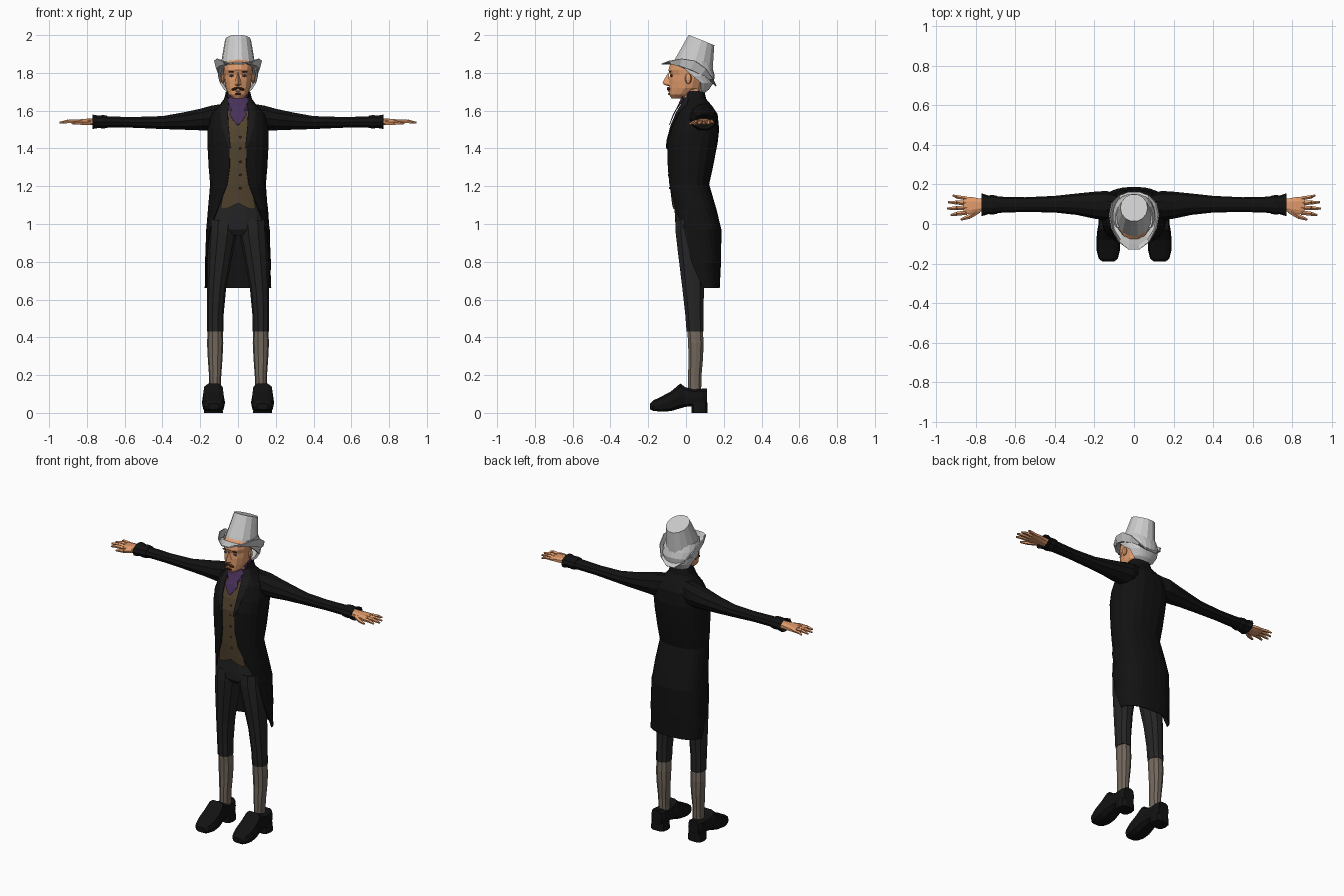
import bpy, bmesh, math
from mathutils import Vector, Matrix

if "Cube" in bpy.data.objects:
    bpy.data.objects.remove(bpy.data.objects["Cube"])

def material(name, r, g, b):
    m = bpy.data.materials.new(name)
    m.diffuse_color = (r, g, b, 1)
    m.use_nodes = True
    m.node_tree.nodes["Principled BSDF"].inputs["Base Color"].default_value = m.diffuse_color
    return m

COAT = material("black_cloth", .006, .006, .006)
LAPEL = material("lapel_cloth", .010, .010, .010)
TROUSER = material("charcoal_cloth", .018, .018, .019)
STOCKING = material("taupe_knit", .17, .14, .11)
VEST = material("brown_cloth", .085, .058, .028)
PURPLE = material("purple_silk", .065, .03, .10)
SKIN = material("skin", .75, .33, .15)
BROWN = material("dark_brown", .07, .025, .012)
EYE = material("eye", .08, .08, .2)

def make(name, bm, mat=None, mirror=False, thick=0):
    bmesh.ops.recalc_face_normals(bm, faces=bm.faces)
    me = bpy.data.meshes.new(name)
    bm.to_mesh(me)
    bm.free()
    ob = bpy.data.objects.new(name, me)
    bpy.context.collection.objects.link(ob)
    if mat:
        me.materials.append(mat)
    if thick:
        s = ob.modifiers.new("thickness", 'SOLIDIFY')
        s.thickness, s.offset = thick, 0
    if mirror:
        m = ob.modifiers.new("mirror", 'MIRROR')
        m.use_mirror_merge = False
    return ob

def spow(v, p):
    return math.copysign(abs(v) ** p, v)

def skin_rows(bm, rows, closed):
    vs = [[bm.verts.new(c) for c in r] for r in rows]
    n = len(vs[0])
    for a, b in zip(vs, vs[1:]):
        for i in range(n if closed else n - 1):
            j = (i + 1) % n
            bm.faces.new((a[i], a[j], b[j], b[i]))
    return vs

def loft(name, axis, rings, mat=None, n=10, p=1.0, mirror=False, caps=True):
    """rings: (position along axis, centre a, centre b, radius a, radius b)"""
    bm = bmesh.new()
    rows = []
    for t, ca, cb, ra, rb in rings:
        row = []
        for i in range(n):
            th = 2 * math.pi * (i + .5) / n
            a, b = ca + ra * spow(math.sin(th), p), cb - rb * spow(math.cos(th), p)
            row.append({'x': (t, a, b), 'y': (a, t, b), 'z': (a, b, t)}[axis])
        rows.append(row)
    vs = skin_rows(bm, rows, True)
    if caps:
        bm.faces.new(vs[0])
        bm.faces.new(vs[-1])
    return make(name, bm, mat, mirror)

def open_shell(name, rows, mat, n, p, thick):
    """rows: (z, front y, back y, half width, half angle of front opening)"""
    bm = bmesh.new()
    pts = []
    for z, yf, yb, w, phi in rows:
        c, r, f = (yf + yb) / 2, (yb - yf) / 2, math.radians(phi)
        ths = [f + (2 * math.pi - 2 * f) * i / n for i in range(n + 1)]
        pts.append([(w * spow(math.sin(t), p), c - r * spow(math.cos(t), p), z) for t in ths])
    skin_rows(bm, pts, False)
    return make(name, bm, mat, thick=thick)

# tailcoat body with cutaway front
BODY = [(1.70, -.005, .095, .062, 62), (1.66, -.015, .105, .072, 48), (1.625, -.03, .135, .10, 32),
        (1.58, -.055, .165, .142, 22), (1.50, -.085, .173, .16, 14), (1.43, -.10, .165, .16, 12),
        (1.30, -.096, .14, .153, 12), (1.21, -.09, .12, .145, 18), (1.08, -.075, .158, .157, 38),
        (.97, -.062, .185, .166, 60), (.80, -.05, .183, .172, 76), (.66, -.04, .176, .175, 98)]
open_shell("tailcoat", BODY, COAT, 18, .8, .005)

def body_y(x, z):
    for a, b in zip(BODY, BODY[1:]):
        if b[0] <= z <= a[0]:
            k = (a[0] - z) / (a[0] - b[0])
            yf, yb, w = (a[i] + (b[i] - a[i]) * k for i in (1, 2, 3))
            s = min(1, abs(x) / w) ** 1.25
            return (yf + yb) / 2 - (yb - yf) / 2 * (1 - s * s) ** .4

def front_panel(name, rows, mat, lift, notch=0, mirror=False, thick=.004):
    """rows: (z, left x, right x), laid on the front of the body"""
    bm = bmesh.new()
    pts = []
    for k, (z, x0, x1) in enumerate(rows):
        row = []
        for i in range(7):
            x = x0 + (x1 - x0) * i / 6
            zz = z + (notch * (1 - abs(i - 3) / 2) if k == len(rows) - 1 and 1 < i < 5 else 0)
            row.append((x, body_y(x, zz) - lift, zz))
        pts.append(row)
    skin_rows(bm, pts, False)
    return make(name, bm, mat, mirror, thick)

# waistcoat, cravat and lapels
front_panel("waistcoat", [(z, -w, w) for z, w in ((1.60, .06), (1.50, .068), (1.43, .065), (1.30, .06),
            (1.21, .072), (1.14, .082), (1.08, .092))], VEST, -.006, .03)
front_panel("cravat", [(z, -w, w) for z, w in ((1.675, .04), (1.655, .052), (1.625, .045), (1.605, .034),
            (1.58, .045), (1.55, .026), (1.525, .004))], PURPLE, .012)
loft("neckcloth", 'z', [(1.58, 0, .045, .07, .07), (1.65, 0, .04, .06, .055), (1.705, 0, .04, .055, .055)], PURPLE)
front_panel("lapel", [(1.67, .045, .066), (1.63, .05, .088), (1.59, .053, .092), (1.52, .05, .085),
            (1.44, .042, .06), (1.40, .038, .042)], LAPEL, .006, mirror=True)

def cone(bm, a, b, r0, r1, n=5):
    a, b = Vector(a), Vector(b)
    m = Matrix.Translation((a + b) / 2) @ (b - a).to_track_quat('Z', 'Y').to_matrix().to_4x4()
    bmesh.ops.create_cone(bm, cap_ends=True, segments=n, radius1=r0, radius2=r1, depth=(b - a).length, matrix=m)

bm = bmesh.new()
for z in (1.46, 1.40, 1.33, 1.26, 1.19):
    y = body_y(0, z)
    cone(bm, (.012, y + .006, z), (.012, y - .001, z), .007, .005, 6)
make("waistcoat_buttons", bm, BROWN)

# sleeves, cuffs and hands
loft("sleeve", 'x', [(.06, .085, 1.565, .06, .078), (.14, .093, 1.56, .074, .07), (.20, .095, 1.553, .068, .06),
     (.29, .10, 1.545, .054, .048), (.40, .10, 1.537, .042, .036), (.55, .098, 1.538, .037, .03),
     (.72, .097, 1.541, .042, .03)], COAT, 10, mirror=True)
loft("cuff", 'x', [(.69, .097, 1.541, .045, .033), (.715, .097, 1.541, .05, .038), (.735, .097, 1.541, .047, .034),
     (.77, .097, 1.541, .058, .04), (.745, .097, 1.541, .035, .022)], COAT, 10, mirror=True)
loft("palm", 'x', [(.73, .097, 1.541, .03, .02), (.78, .095, 1.541, .036, .019), (.82, .093, 1.541, .046, .016),
     (.862, .094, 1.54, .046, .012)], SKIN, 8, .8, True)
bm = bmesh.new()
for y0, x1, y1, r in ((.058, .925, .045, .0105), (.082, .944, .078, .011), (.106, .938, .110, .0105), (.129, .915, .145, .009)):
    mid = (.895, y0 + (y1 - y0) * .5, 1.543)
    cone(bm, (.845, y0, 1.541), mid, r * 1.15, r)
    cone(bm, mid, (x1, y1, 1.536), r, r * .5)
cone(bm, (.785, .07, 1.538), (.83, .038, 1.535), .016, .012)
cone(bm, (.83, .038, 1.535), (.875, .022, 1.532), .012, .006)
make("fingers", bm, SKIN, True)

# trousers and stockings
loft("trouser_seat", 'z', [(1.22, 0, .015, .125, .085), (1.10, 0, .022, .138, .085), (1.02, 0, .026, .15, .086),
     (.97, 0, .028, .145, .082), (.94, 0, .03, .10, .06)], TROUSER, 14, .85)
loft("trouser_leg", 'z', [(1.02, .078, .026, .074, .084), (.95, .081, .026, .074, .084), (.85, .093, .028, .067, .074),
     (.66, .113, .038, .05, .06), (.52, .12, .044, .044, .05), (.43, .121, .048, .043, .047)], TROUSER, 10, .9, True)
loft("stocking", 'z', [(.44, .12, .048, .040, .043), (.37, .121, .052, .043, .043), (.29, .121, .052, .039, .04),
     (.19, .121, .046, .032, .037), (.11, .121, .046, .031, .036)], STOCKING, 10, .9, True)

# shoes
def shoe_ring(y, w, z0, z1):
    return (y, .13, (z0 + z1) / 2, w, (z1 - z0) / 2)
loft("shoe", 'y', [shoe_ring(*s) for s in ((-.19, .03, .018, .05), (-.175, .048, .01, .066), (-.13, .06, .005, .088),
     (-.08, .06, .008, .115), (-.03, .055, .022, .158), (-.005, .05, .03, .138), (.04, .047, .035, .125),
     (.09, .047, .035, .13), (.112, .036, .035, .13))], COAT, 10, .6, True)
loft("shoe_heel", 'z', [(0, .13, .072, .05, .044), (.055, .13, .07, .047, .044)], COAT, 10, .6, True)

# head and neck
loft("neck", 'z', [(1.60, 0, .04, .05, .05), (1.72, 0, .03, .05, .055)], SKIN)
loft("head", 'z', [(1.664, 0, -.045, .024, .032), (1.685, 0, -.032, .05, .058), (1.72, 0, -.006, .065, .087),
     (1.76, 0, .0, .072, .092), (1.79, 0, .006, .075, .093), (1.815, 0, .005, .078, .101),
     (1.85, 0, .015, .08, .10), (1.89, 0, .03, .06, .07)], SKIN, 14)

# nose, eyes, brows, moustache, beard, ears
bm = bmesh.new()
bridge, tip, top = (bm.verts.new(c) for c in ((0, -.092, 1.805), (0, -.124, 1.75), (0, -.082, 1.728)))
left, right = (bm.verts.new((x, -.086, 1.737)) for x in (-.022, .022))
under = bm.verts.new((0, -.117, 1.737))
for f in ((bridge, left, tip), (bridge, tip, right), (tip, left, under), (tip, under, right), (under, left, top), (under, top, right)):
    bm.faces.new(f)
make("nose", bm, SKIN)

def blob(name, c, s, mat, mirror=True, tilt=0):
    bm = bmesh.new()
    m = Matrix.Translation(c) @ Matrix.Rotation(tilt, 4, 'Y') @ Matrix.Diagonal((*s, 1))
    bmesh.ops.create_uvsphere(bm, u_segments=8, v_segments=5, radius=1, matrix=m)
    make(name, bm, mat, mirror)

blob("eye", (.033, -.076, 1.785), (.014, .008, .006), EYE)
blob("eyebrow", (.034, -.085, 1.806), (.018, .005, .004), BROWN)
blob("moustache", (.016, -.092, 1.716), (.021, .01, .007), BROWN, tilt=.35)
blob("lips", (0, -.09, 1.703), (.018, .006, .004), SKIN, False)
blob("chin_beard", (0, -.085, 1.689), (.018, .01, .007), BROWN, False)
blob("ear", (.08, .012, 1.77), (.010, .018, .028), SKIN)

# hair around sides and back
open_shell("hair", [(1.86, -.06, .12, .088, 60), (1.82, -.06, .135, .10, 66), (1.785, -.05, .145, .10, 84),
           (1.75, -.04, .14, .093, 105), (1.715, -.02, .115, .075, 115), (1.70, 0, .095, .05, 120)], None, 12, .9, .014)

# tilted top hat
tilt = Matrix.Translation((0, .035, 1.815)) @ Matrix.Rotation(math.radians(-22), 4, 'X')
crown = loft("hat_crown", 'z', [(-.01, 0, 0, .095, .114), (.03, 0, -.003, .091, .107), (.165, 0, -.016, .069, .075)], None, 14)
crown.matrix_world = tilt
bm = bmesh.new()
rows = []
for rx, ry, up, down in ((.092, .112, -.005, -.005), (.112, .138, 0, -.02), (.124, .160, .05, -.036)):
    row = []
    for i in range(14):
        th = 2 * math.pi * (i + .5) / 14
        s, c = math.sin(th), math.cos(th)
        row.append((rx * s, -.008 - ry * c, up * s * s + down * c * c))
    rows.append(row)
skin_rows(bm, rows, True)
make("hat_brim", bm, None, thick=.006).matrix_world = tilt
